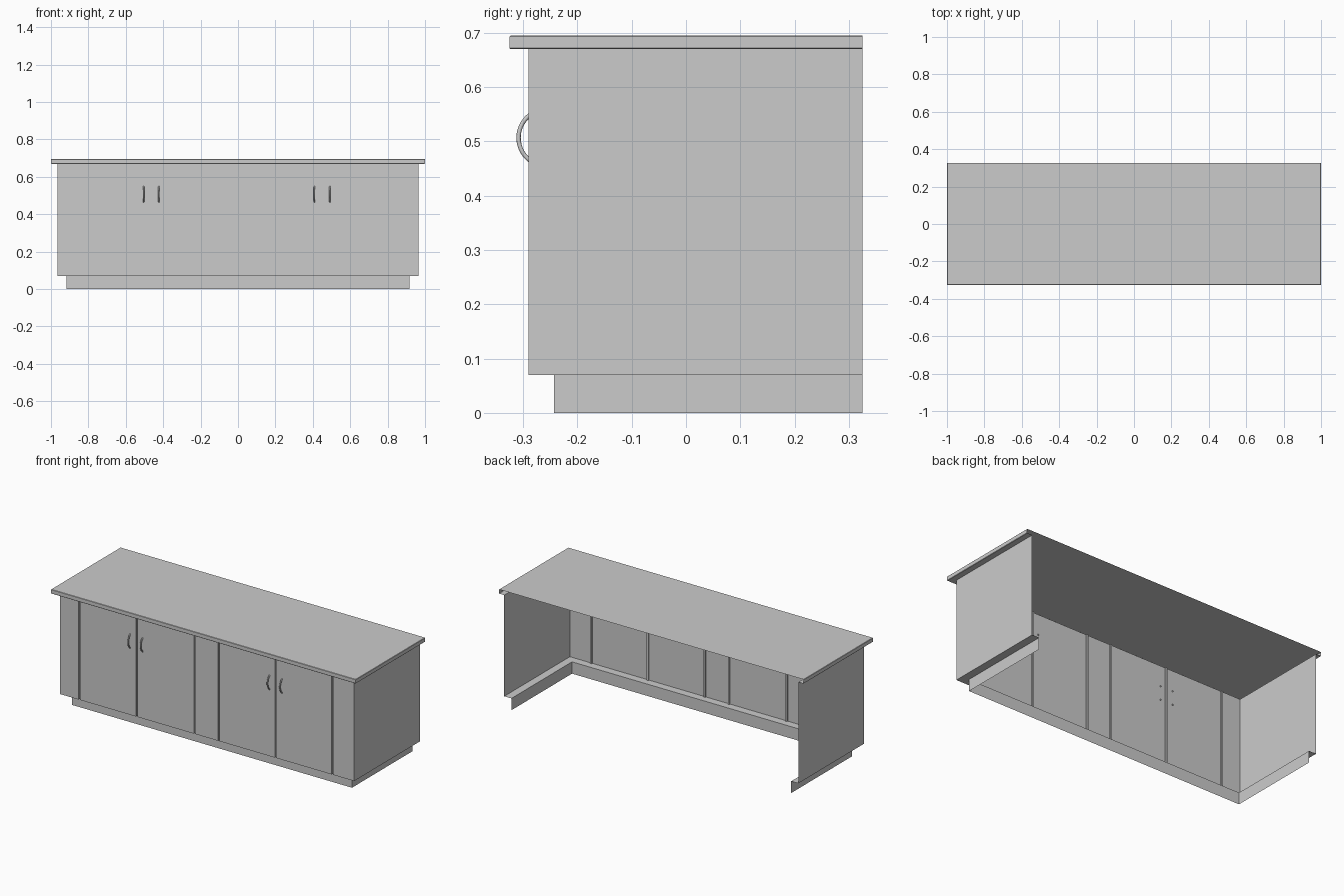
import bpy, bmesh, math

if "Cube" in bpy.data.objects:
    bpy.data.objects.remove(bpy.data.objects["Cube"])

W, D = 1.0, 0.325                                   # half width, half depth
GAPS = [-0.838, -0.46, -0.082, 0.078, 0.45, 0.823]  # door gap centres
GAP_W, GAP_D = 0.010, 0.008


def u_path(inset, depth):
    """U-shaped outline (open at the back), with grooves of given depth in front."""
    x, y = W - inset, -D + inset
    pts = [(-x, D), (-x, y)]
    for g in GAPS:
        a, b = g - GAP_W / 2, g + GAP_W / 2
        pts += [(a, y), (a, y + depth), (b, y + depth), (b, y)]
    return pts + [(x, y), (x, D)]


def sweep(name, rows, cap=False):
    """Skin U-shaped outlines; rows are (inset, z, groove depth) from top down."""
    bm = bmesh.new()
    rings = [[bm.verts.new((x, y, z)) for x, y in u_path(d, g)] for d, z, g in rows]
    for top, low in zip(rings, rings[1:]):
        for i in range(len(top) - 1):
            quad = (low[i], low[i + 1], top[i + 1], top[i])
            if len({v.co.to_tuple(5) for v in quad}) > 2:
                bm.faces.new(quad)
    if cap:
        bm.faces.new(rings[0])
    bmesh.ops.remove_doubles(bm, verts=bm.verts[:], dist=1e-5)
    bmesh.ops.dissolve_limit(bm, angle_limit=math.radians(1),
                             verts=bm.verts[:], edges=bm.edges[:])
    me = bpy.data.meshes.new(name)
    bm.to_mesh(me)
    bm.free()
    ob = bpy.data.objects.new(name, me)
    bpy.context.collection.objects.link(ob)
    return ob


def handle(name, x):
    """Bowed tube pull, ends passing through the door."""
    cu = bpy.data.curves.new(name, 'CURVE')
    cu.dimensions = '3D'
    cu.bevel_depth = 0.004
    cu.bevel_resolution = 2
    cu.use_fill_caps = True
    sp = cu.splines.new('POLY')
    n, r, span = 14, 0.0525, math.radians(54)
    sp.points.add(n)
    for i, p in enumerate(sp.points):
        a = -span + 2 * span * i / n
        p.co = (x, -0.3085 + r - r * math.cos(a), 0.507 + r * math.sin(a), 1)
    sp.use_smooth = True
    ob = bpy.data.objects.new(name, cu)
    bpy.context.collection.objects.link(ob)


# Countertop: hollow slab, softened edges, open at the back
sweep("countertop", [(0.002, 0.695, 0), (0, 0.693, 0), (0, 0.672, 0),
                     (0.002, 0.67, 0), (0.035, 0.67, GAP_D)], cap=True)

# Cabinet shell with door grooves and the ledge under it
sweep("cabinet_body", [(0.035, 0.67, GAP_D), (0.035, 0.07, GAP_D), (0.082, 0.07, 0)])

# Recessed base
sweep("plinth", [(0.082, 0.07, 0), (0.082, 0, 0)])

# Door handles
for i, x in enumerate((-0.505, -0.423, 0.409, 0.491)):
    handle(f"door_handle_{i + 1}", x)
